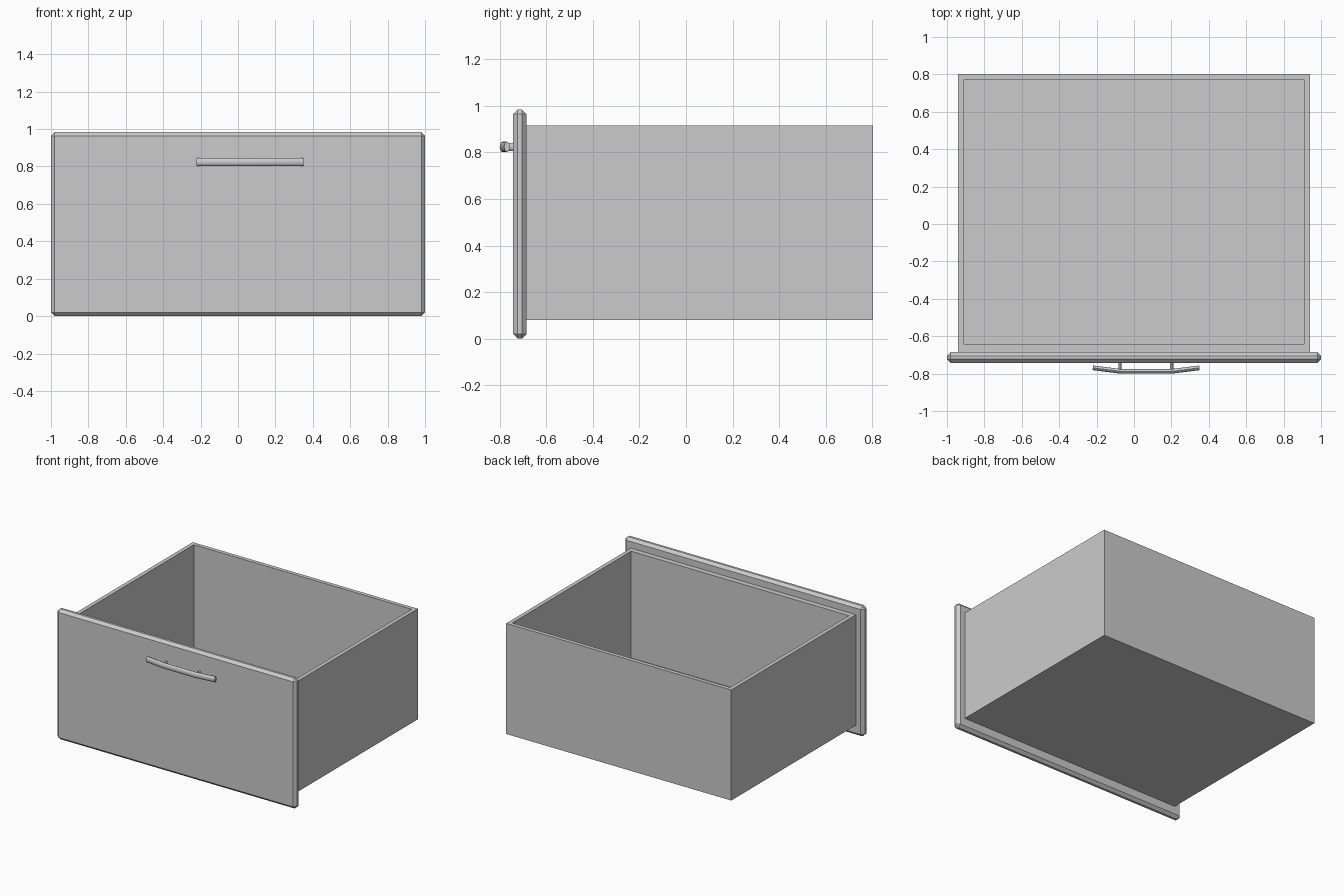
import bpy, bmesh, math
from mathutils import Vector

if "Cube" in bpy.data.objects:
    bpy.data.objects.remove(bpy.data.objects["Cube"])


def new_object(name, bm):
    bmesh.ops.recalc_face_normals(bm, faces=bm.faces)
    mesh = bpy.data.meshes.new(name)
    bm.to_mesh(mesh)
    bm.free()
    obj = bpy.data.objects.new(name, mesh)
    bpy.context.collection.objects.link(obj)
    return obj


def box_bmesh(lo, hi):
    bm = bmesh.new()
    bmesh.ops.create_cube(bm, size=1)
    for v in bm.verts:
        v.co = Vector([a + (c + 0.5) * (b - a) for a, b, c in zip(lo, hi, v.co)])
    return bm


def tube(name, path, width, height, sides=12):
    """Elliptical bar swept along a path lying in a horizontal plane."""
    bm = bmesh.new()
    pts = [Vector(p) for p in path]
    rings = []
    for i, p in enumerate(pts):
        ahead = (pts[min(i + 1, len(pts) - 1)] - pts[max(i - 1, 0)]).normalized()
        side = ahead.cross(Vector((0, 0, 1)))
        rings.append([bm.verts.new(p + side * math.cos(a) * width / 2
                                   + Vector((0, 0, math.sin(a) * height / 2)))
                      for a in (2 * math.pi * k / sides for k in range(sides))])
    for r, s in zip(rings, rings[1:]):
        for k in range(sides):
            n = (k + 1) % sides
            bm.faces.new((r[k], r[n], s[n], s[k]))
    bm.faces.new(rings[0])
    bm.faces.new(rings[-1])
    obj = new_object(name, bm)
    bpy.ops.object.select_all(action='DESELECT')
    obj.select_set(True)
    bpy.context.view_layer.objects.active = obj
    bpy.ops.object.shade_smooth_by_angle(angle=math.radians(40))
    return obj


# Front panel with chamfered edges
bm = box_bmesh((-1, -0.743, 0), (1, -0.685, 0.984))
bmesh.ops.bevel(bm, geom=bm.edges[:], offset=0.02, segments=1, affect='EDGES')
new_object("front_panel", bm)

# Open drawer box: inset the top face, then push it down to the floor
bm = box_bmesh((-0.94, -0.685, 0.08), (0.94, 0.803, 0.915))
top = max(bm.faces, key=lambda f: f.calc_center_median().z)
bmesh.ops.inset_individual(bm, faces=[top], thickness=0.03)
for v in top.verts:
    v.co.x = math.copysign(0.91, v.co.x)
    v.co.y = 0.773 if v.co.y > 0 else -0.645
well = bmesh.ops.extrude_discrete_faces(bm, faces=[top])["faces"][0]
for v in well.verts:
    v.co.z = 0.11
new_object("drawer_box", bm)

# Handle: bar with swept-back ends, on two posts
tube("handle_bar", [(-0.22, -0.769, 0.824), (-0.07, -0.788, 0.824),
                    (0.20, -0.788, 0.824), (0.35, -0.769, 0.824)], 0.025, 0.044)
for side, x in (("left", -0.075), ("right", 0.202)):
    tube(f"handle_post_{side}", [(x, -0.735, 0.824), (x, -0.785, 0.824)], 0.018, 0.034)
